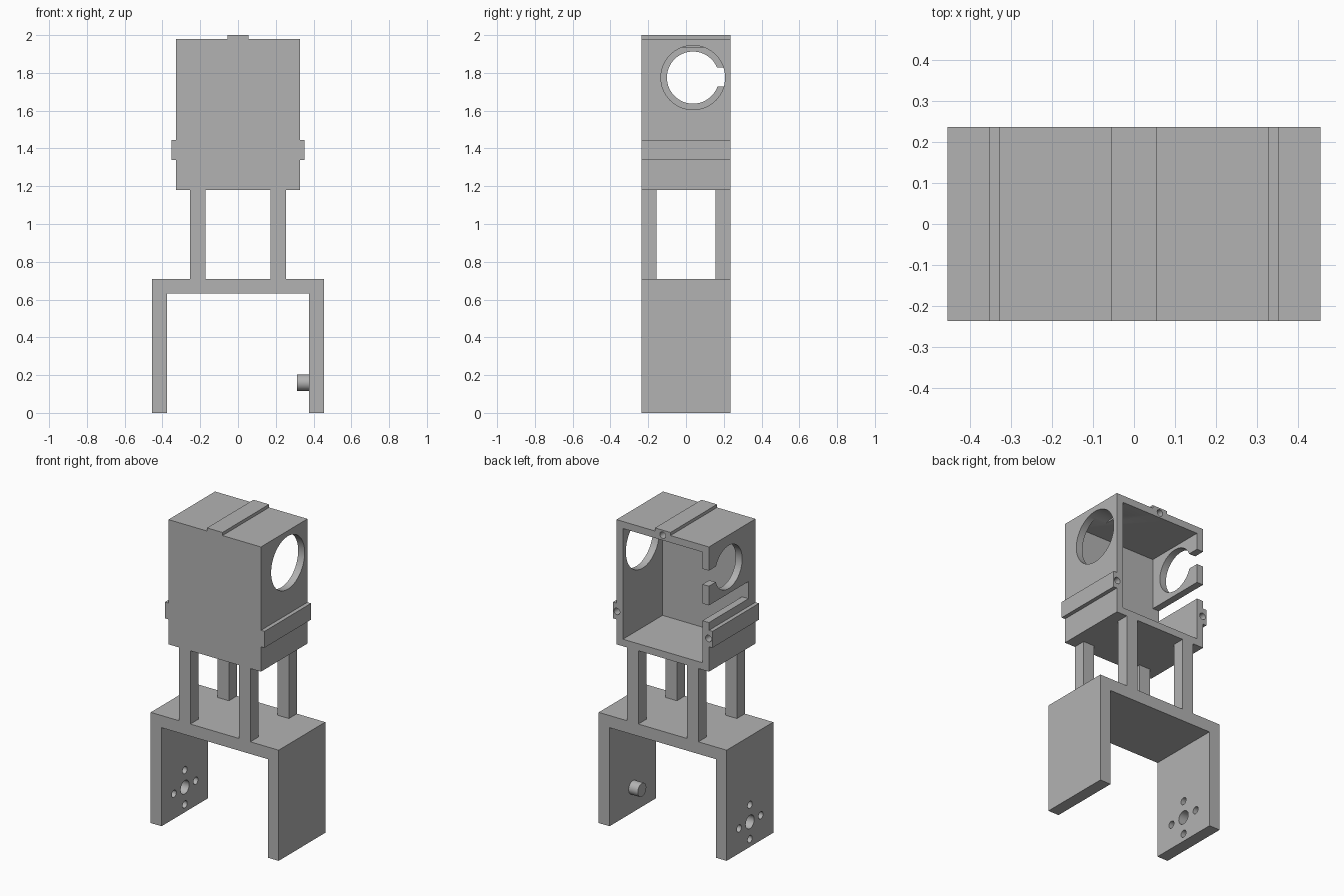
import bpy
import math

if "Cube" in bpy.data.objects:
    bpy.data.objects.remove(bpy.data.objects["Cube"], do_unlink=True)

grey = bpy.data.materials.new("plain_grey")
grey.use_nodes = True
COLOUR = (0.45, 0.45, 0.45, 1)
grey.diffuse_color = COLOUR
grey.node_tree.nodes["Principled BSDF"].inputs["Base Color"].default_value = COLOUR

D = 0.236          # half depth of the whole frame
PAST = 0.3         # just beyond the back face


def block(name, x, y, z):
    """Box spanning the given (low, high) ranges."""
    spans = (x, y, z)
    bpy.ops.mesh.primitive_cube_add(size=1, location=[(a + b) / 2 for a, b in spans])
    ob = bpy.context.object
    ob.name = name
    ob.scale = [b - a for a, b in spans]
    bpy.ops.object.transform_apply(location=True, rotation=True, scale=True)
    ob.data.materials.append(grey)
    return ob


def rod(name, axis, span, a, b, radius, sides=48):
    """Cylinder along x at (y, z) = (a, b), or along y at (x, z) = (a, b)."""
    mid = sum(span) / 2
    along_x = axis == "x"
    bpy.ops.mesh.primitive_cylinder_add(
        vertices=sides, radius=radius, depth=span[1] - span[0],
        location=(mid, a, b) if along_x else (a, mid, b),
        rotation=(0, math.pi / 2, 0) if along_x else (math.pi / 2, 0, 0))
    ob = bpy.context.object
    ob.name = name
    bpy.ops.object.transform_apply(location=True, rotation=True, scale=True)
    ob.data.materials.append(grey)
    return ob


def combine(target, other, operation="DIFFERENCE"):
    """Apply a boolean and discard the second object."""
    other.hide_render = True
    mod = target.modifiers.new("shape", "BOOLEAN")
    mod.operation, mod.object, mod.solver = operation, other, "EXACT"
    bpy.context.view_layer.objects.active = target
    bpy.ops.object.modifier_apply(modifier=mod.name)
    bpy.data.objects.remove(other, do_unlink=True)


def smooth(ob):
    bpy.ops.object.select_all(action="DESELECT")
    ob.select_set(True)
    bpy.context.view_layer.objects.active = ob
    bpy.ops.object.shade_smooth_by_angle(angle=math.radians(30))


# Housing: box with a top ridge and side rails, open at the back
housing = block("housing", (-0.328, 0.328), (-D, D), (1.18, 1.98))
combine(housing, block("rails", (-0.353, 0.353), (-D, D), (1.34, 1.445)), "UNION")
combine(housing, block("ridge", (-0.055, 0.055), (-D, D), (1.9, 2.0)), "UNION")
combine(housing, block("cavity", (-0.282, 0.282), (-0.165, PAST), (1.225, 1.935)))

# Round window on one side, open clip and notch on the other
combine(housing, rod("window", "x", (0.2, 0.4), 0.037, 1.775, 0.17, 64))
combine(housing, rod("clip_hole", "x", (-0.4, -0.2), 0.037, 1.775, 0.138, 64))
combine(housing, block("clip_gap", (-0.4, -0.2), (0.1, PAST), (1.728, 1.828)))
combine(housing, block("notch", (-0.4, -0.2), (-0.165, PAST), (1.495, 1.605)))

# Screw holes in the back edges
for x, z in ((-0.325, 1.392), (0.325, 1.392), (0, 1.968)):
    combine(housing, rod("screw_hole", "y", (0.12, PAST), x, z, 0.021, 24))
smooth(housing)

# Four posts
for sx, side in ((-1, "right"), (1, "left")):
    for sy, end in ((-1, "front"), (1, "back")):
        xs = sorted((sx * 0.173, sx * 0.253))
        ys = sorted((sy * 0.155, sy * D))
        block(f"{end}_{side}_post", xs, ys, (0.71, 1.18))

# Lower bracket with a hub hole and four bolt holes in one leg
bracket = block("bracket", (-0.454, 0.454), (-D, D), (0, 0.71))
combine(bracket, block("bracket_opening", (-0.377, 0.377), (-PAST, PAST), (-0.1, 0.632)))
HUB_Z = 0.16
for dy, dz, r in ((0, 0, 0.043), (0.11, 0, 0.023), (-0.11, 0, 0.023),
                  (0, 0.11, 0.023), (0, -0.11, 0.023)):
    combine(bracket, rod("bolt_hole", "x", (-0.5, -0.3), dy, HUB_Z + dz, r, 32))
smooth(bracket)

# Pivot peg on the opposite leg
smooth(rod("pivot_peg", "x", (0.312, 0.38), 0, HUB_Z, 0.043))
